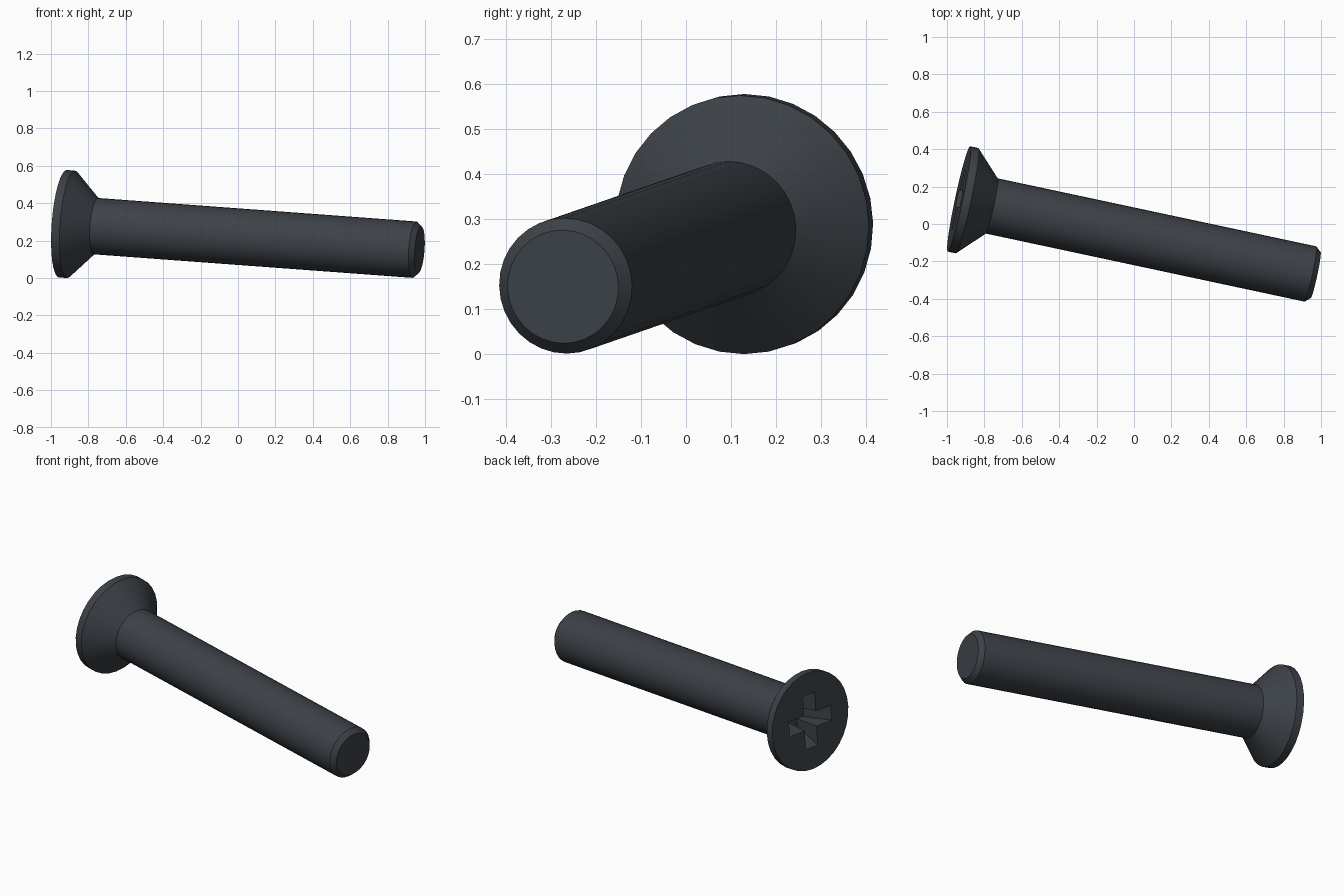
import bpy, bmesh, math
from mathutils import Matrix, Vector

cube = bpy.data.objects.get("Cube")
if cube:
    bpy.data.objects.remove(cube, do_unlink=True)

SIDES = 32
HEAD_R, SHAFT_R, TIP_R, LENGTH = 0.288, 0.151, 0.126, 1.955

steel = bpy.data.materials.new("dark_steel")
steel.use_nodes = True
colour = (0.046, 0.054, 0.064, 1)
steel.diffuse_color = colour
steel.node_tree.nodes["Principled BSDF"].inputs["Base Color"].default_value = colour


def loft(name, rings):
    """Join equal-sized rings of points into a closed, capped solid."""
    bm = bmesh.new()
    loops = [[bm.verts.new(p) for p in ring] for ring in rings]
    count = len(loops[0])
    for a, b in zip(loops, loops[1:]):
        for i in range(count):
            j = (i + 1) % count
            bm.faces.new((a[i], a[j], b[j], b[i]))
    bm.faces.new(loops[0][::-1])
    bm.faces.new(loops[-1])
    bmesh.ops.recalc_face_normals(bm, faces=bm.faces[:])
    mesh = bpy.data.meshes.new(name)
    bm.to_mesh(mesh)
    bm.free()
    mesh.materials.append(steel)
    obj = bpy.data.objects.new(name, mesh)
    bpy.context.collection.objects.link(obj)
    return obj


def circle(radius, z):
    steps = [math.tau * i / SIDES for i in range(SIDES)]
    return [(radius * math.cos(t), radius * math.sin(t), z) for t in steps]


def cross(arm, half, z):
    """Plus-shaped outline with four arms."""
    points = []
    for k in range(4):
        turn = Matrix.Rotation(k * math.pi / 2, 3, "Z")
        for x, y in ((arm, -half), (arm, half), (half, half)):
            points.append(turn @ Vector((x, y, z)))
    return points


# Countersunk head, shank and chamfered tip, along local z
screw = loft("screw", [circle(HEAD_R, 0), circle(HEAD_R, 0.045),
                       circle(SHAFT_R, 0.18), circle(SHAFT_R, LENGTH - 0.028),
                       circle(TIP_R, LENGTH)])

# Tapered cross recess cut into the head
cutter = loft("recess_cutter", [cross(0.169, 0.046, -0.02), cross(0.08, 0.036, 0.15)])
cutter.hide_render = True
cut = screw.modifiers.new("cross_recess", "BOOLEAN")
cut.operation = "DIFFERENCE"
cut.solver = "EXACT"
cut.object = cutter
bpy.context.view_layer.update()
bpy.ops.object.select_all(action="DESELECT")
screw.select_set(True)
bpy.context.view_layer.objects.active = screw
bpy.ops.object.modifier_apply(modifier=cut.name)
bpy.data.objects.remove(cutter, do_unlink=True)
bpy.ops.object.shade_smooth_by_angle(angle=math.radians(25))

# Lay the screw down, resting on the head rim and the tip
axis = Vector((0.9754, -0.2083, -0.072)).normalized()
side = Vector((0, 0, 1)).cross(axis).normalized()
up = axis.cross(side)
frame = Matrix((side, up, axis)).transposed().to_4x4()
screw.matrix_world = Matrix.Translation((-0.936, 0.134, 0.290)) @ frame
